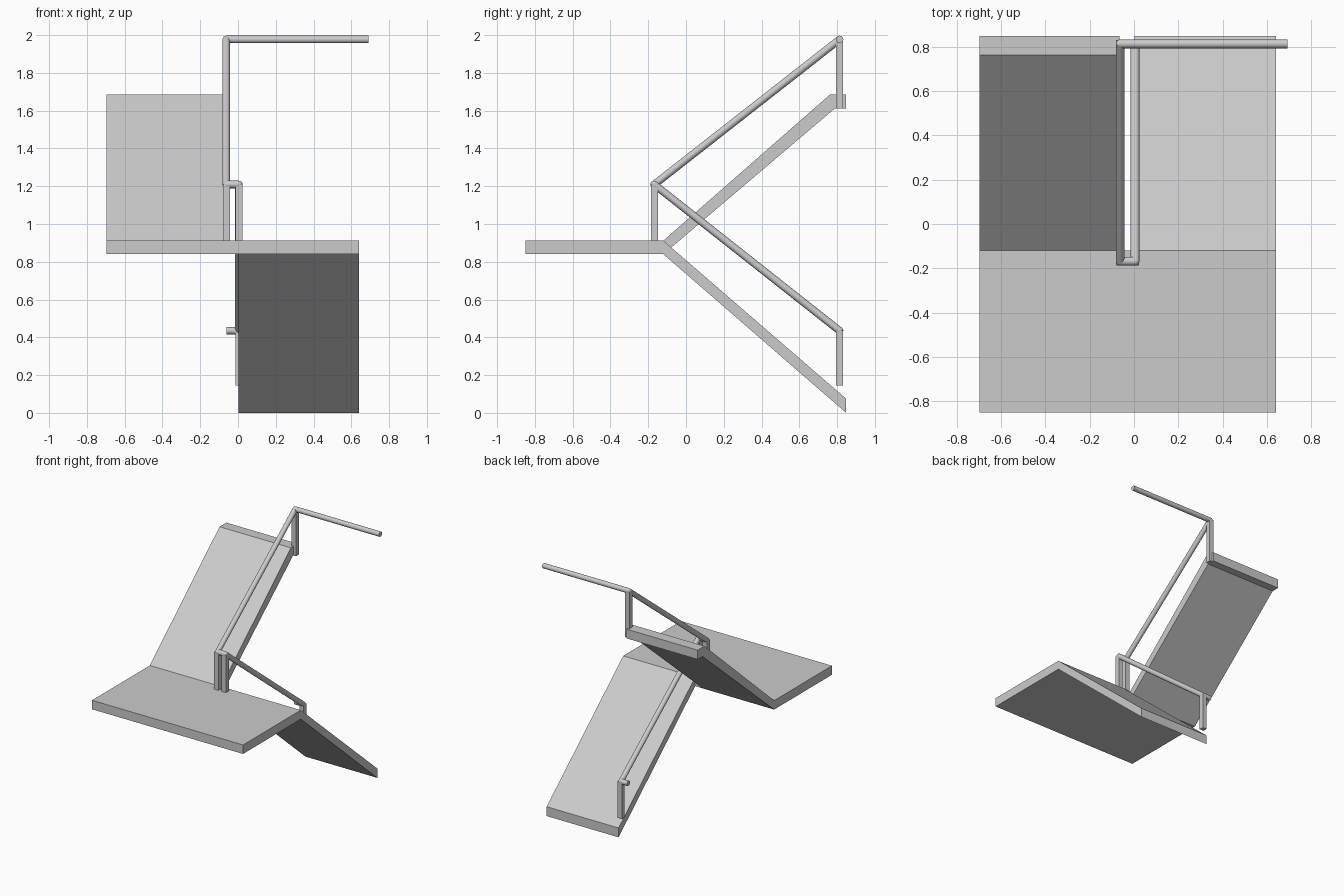
import bpy, bmesh
from mathutils import Vector

if "Cube" in bpy.data.objects:
    bpy.data.objects.remove(bpy.data.objects["Cube"])


def finish(name, bm, smooth=False):
    bmesh.ops.recalc_face_normals(bm, faces=bm.faces)
    me = bpy.data.meshes.new(name)
    bm.to_mesh(me)
    bm.free()
    ob = bpy.data.objects.new(name, me)
    bpy.context.collection.objects.link(ob)
    if smooth:
        bpy.ops.object.select_all(action='DESELECT')
        ob.select_set(True)
        bpy.context.view_layer.objects.active = ob
        bpy.ops.object.shade_smooth_by_angle()
    return ob


def slab(name, profile, x0, x1):
    """Extrude a (y, z) side profile from x0 to x1."""
    bm = bmesh.new()
    face = bm.faces.new([bm.verts.new((x0, y, z)) for y, z in profile])
    ext = bmesh.ops.extrude_face_region(bm, geom=[face])["geom"]
    bmesh.ops.translate(bm, vec=(x1 - x0, 0, 0),
                        verts=[v for v in ext if isinstance(v, bmesh.types.BMVert)])
    return finish(name, bm)


def post(name, x, y, z0, z1, w=0.037):
    h = w / 2
    return slab(name, [(y - h, z0), (y + h, z0), (y + h, z1), (y - h, z1)], x - h, x + h)


def tube(name, a, b, r=0.02):
    """Round bar from a to b."""
    a, b = Vector(a), Vector(b)
    d = b - a
    bm = bmesh.new()
    bmesh.ops.create_cone(bm, cap_ends=True, segments=16, radius1=r, radius2=r, depth=d.length)
    bmesh.ops.rotate(bm, verts=bm.verts, matrix=d.to_track_quat('Z', 'Y').to_matrix())
    bmesh.ops.translate(bm, verts=bm.verts, vec=(a + b) / 2)
    return finish(name, bm, True)


def elbow(name, p, r=0.02):
    bm = bmesh.new()
    bmesh.ops.create_uvsphere(bm, u_segments=16, v_segments=8, radius=r)
    bmesh.ops.translate(bm, verts=bm.verts, vec=p)
    return finish(name, bm, True)


# Landing and the two flights
slab("landing", [(-0.85, 0.843), (-0.12, 0.843), (-0.12, 0.915), (-0.85, 0.915)], -0.697, 0.64)
slab("upper_flight", [(-0.12, 0.843), (0.787, 1.614), (0.848, 1.614), (0.848, 1.688),
                      (0.762, 1.688), (-0.12, 0.915)], -0.697, -0.065)
slab("lower_flight", [(-0.12, 0.843), (0.848, 0.003), (0.848, 0.078), (-0.12, 0.915)], 0.003, 0.64)

# Handrail posts
UX, LX, NY, FY = -0.062, 0.005, -0.168, 0.813
post("upper_near_post", UX, NY, 0.915, 1.212)
post("upper_far_post", UX, FY, 1.614, 1.98)
post("lower_near_post", LX, NY, 0.915, 1.212)
post("lower_far_post", LX, FY, 0.147, 0.44)

# Continuous handrail
path = [(0.692, FY, 1.98), (UX, FY, 1.98), (UX, NY, 1.212),
        (LX, NY, 1.212), (LX, FY, 0.438), (-0.06, FY, 0.438)]
for i in range(len(path) - 1):
    tube(f"handrail_{i + 1}", path[i], path[i + 1])
for i, p in enumerate(path[1:-1]):
    elbow(f"handrail_elbow_{i + 1}", p)

# Ground the lower flight exactly at z = 0
for ob in bpy.context.collection.objects:
    ob.location.z -= 0.003
